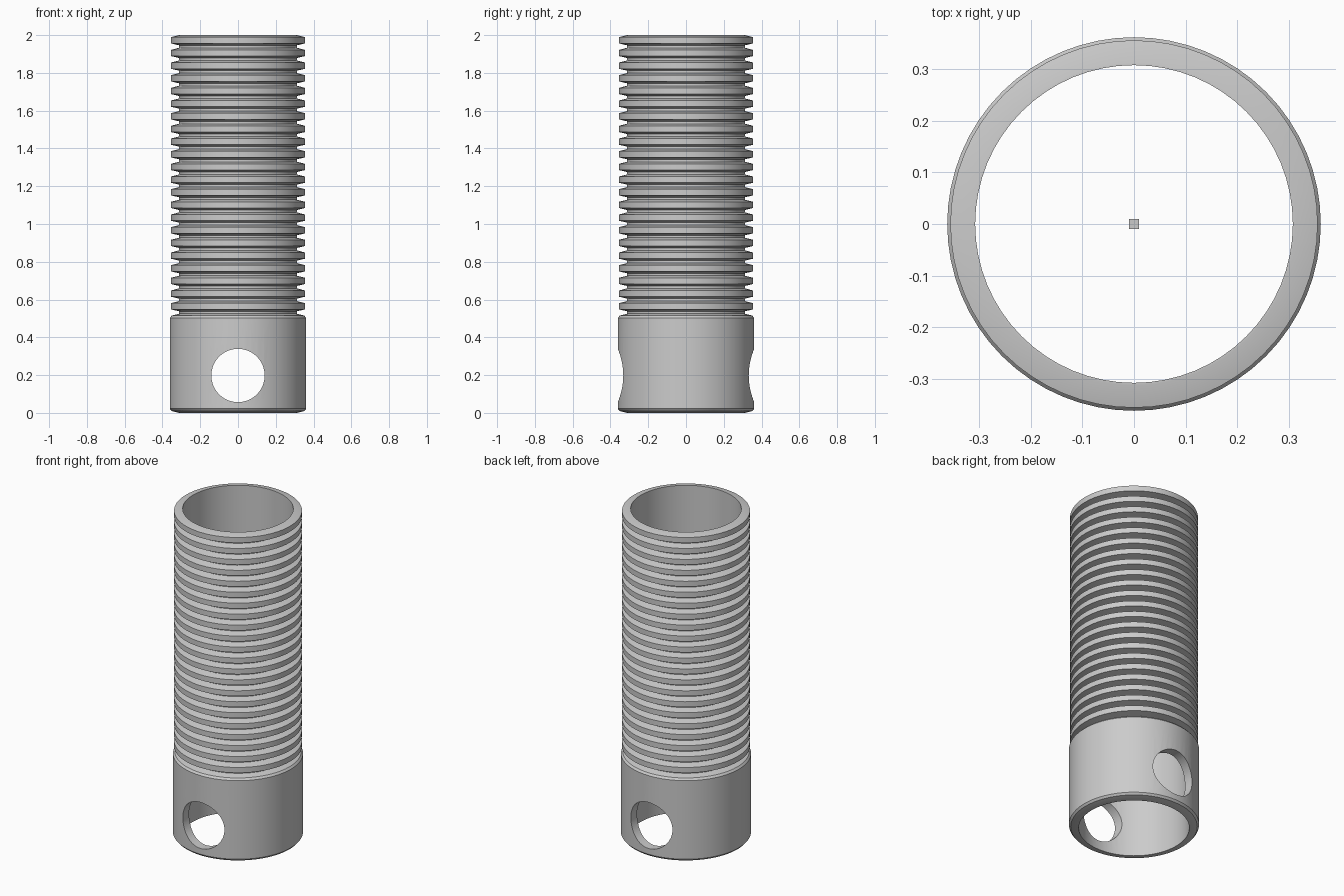
import bpy, bmesh
from math import sin, cos, tau, radians

if "Cube" in bpy.data.objects:
    bpy.data.objects.remove(bpy.data.objects["Cube"])

SIDES = 64
INNER, ROOT, RIDGE, BASE = 0.307, 0.312, 0.355, 0.361
BASE_TOP, RINGS = 0.525, 22
PITCH = (2.0 - BASE_TOP) / RINGS


def lathe(name, profile):
    """Revolve a closed (radius, z) profile about z."""
    bm = bmesh.new()
    loops = [[bm.verts.new((r * cos(tau * i / SIDES), r * sin(tau * i / SIDES), z))
              for r, z in profile] for i in range(SIDES)]
    n = len(profile)
    for i in range(SIDES):
        a, b = loops[i], loops[(i + 1) % SIDES]
        for j in range(n):
            k = (j + 1) % n
            bm.faces.new((a[j], b[j], b[k], a[k]))
    bmesh.ops.recalc_face_normals(bm, faces=bm.faces)
    mesh = bpy.data.meshes.new(name)
    bm.to_mesh(mesh)
    bm.free()
    obj = bpy.data.objects.new(name, mesh)
    bpy.context.collection.objects.link(obj)
    return obj


# Tube wall: chamfered plain collar, then a stack of tapered ridges
profile = [(INNER, 0), (ROOT, 0), (0.351, 0.01), (BASE, 0.022),
           (BASE, 0.503), (0.351, 0.515), (ROOT, BASE_TOP)]
for i in range(RINGS):
    top = BASE_TOP + (i + 1) * PITCH
    profile += [(ROOT, top - 0.054), (RIDGE, top - 0.044),
                (RIDGE, top - 0.011), (ROOT, top)]
profile.append((INNER, 2.0))
tube = lathe("ribbed_tube", profile)

# Cross hole through the collar, front to back
bpy.ops.mesh.primitive_cylinder_add(vertices=64, radius=0.141, depth=1.2,
                                    location=(0, 0, 0.198), rotation=(radians(90), 0, 0))
cutter = bpy.context.object
cutter.name = "hole_cutter"
cutter.hide_render = True
cutter.hide_set(True)
cut = tube.modifiers.new("cross_hole", "BOOLEAN")
cut.operation = 'DIFFERENCE'
cut.solver = 'EXACT'
cut.object = cutter

# Apply the cut and smooth the round surfaces
bpy.ops.object.select_all(action='DESELECT')
tube.select_set(True)
bpy.context.view_layer.objects.active = tube
bpy.ops.object.modifier_apply(modifier=cut.name)
bpy.data.objects.remove(cutter)
bpy.ops.object.shade_smooth_by_angle(angle=radians(30))

# Tiny block on the axis inside the tube
bpy.ops.mesh.primitive_cube_add(size=0.02, location=(0, 0, 1.0))
bpy.context.object.name = "centre_block"
